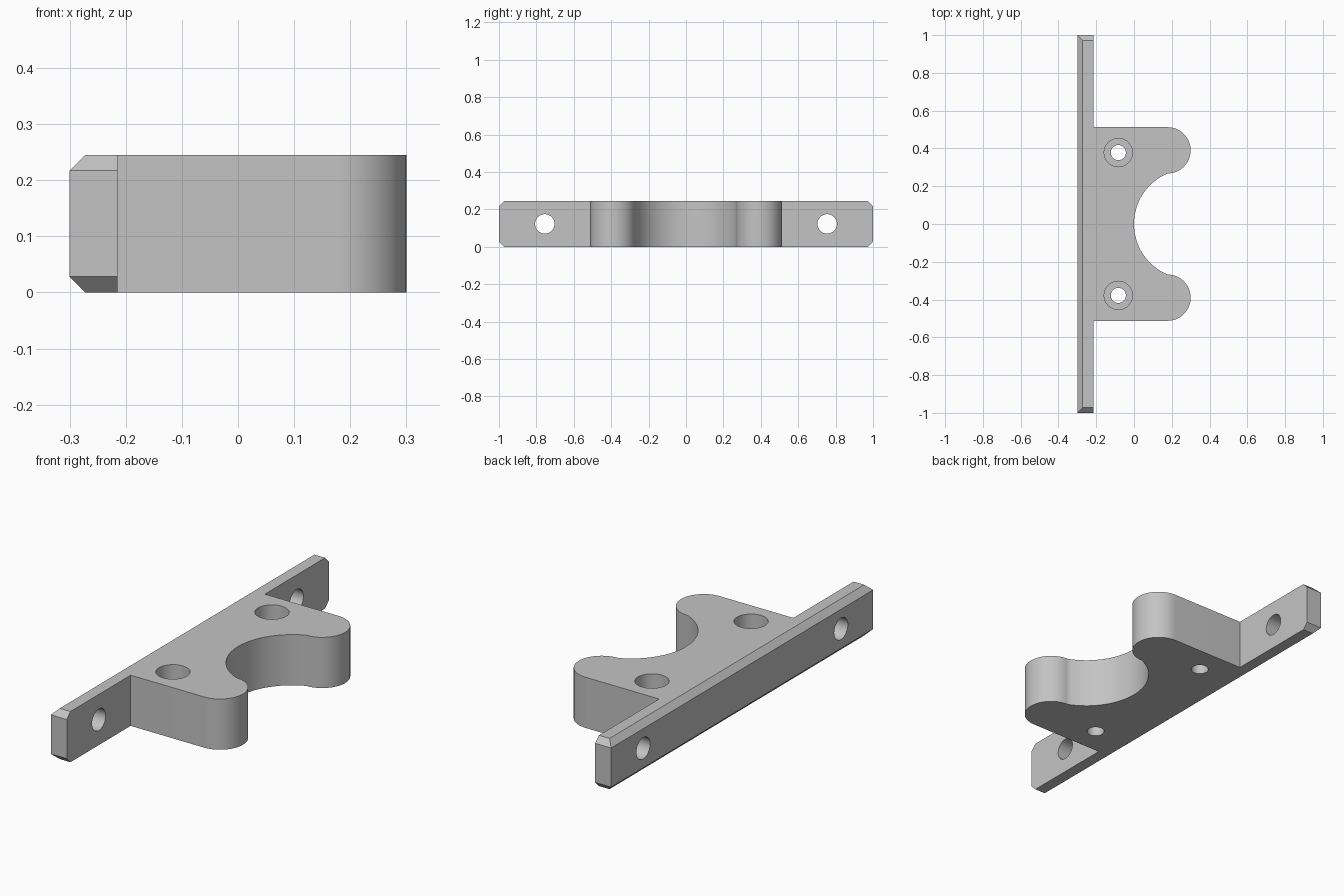
import bpy
import bmesh
import math
from mathutils import Matrix

HEIGHT = 0.245
BACK, WEB = -0.3, -0.215          # x of the back face and the front of the thin plate
LOBE_X, LOBE_Y, LOBE_R = 0.1775, 0.39, 0.1225
CHAMFER = 0.028

cube = bpy.data.objects.get("Cube")
if cube:
    bpy.data.objects.remove(cube, do_unlink=True)

grey = bpy.data.materials.new("plain grey")
grey.use_nodes = True
colour = (0.55, 0.55, 0.55, 1)
grey.diffuse_color = colour
grey.node_tree.nodes["Principled BSDF"].inputs["Base Color"].default_value = colour


def make_object(name, bm):
    bmesh.ops.recalc_face_normals(bm, faces=bm.faces[:])
    mesh = bpy.data.meshes.new(name)
    bm.to_mesh(mesh)
    bm.free()
    mesh.materials.append(grey)
    obj = bpy.data.objects.new(name, mesh)
    bpy.context.collection.objects.link(obj)
    return obj


def arc(cx, cy, r, start, end, steps):
    return [(cx + r * math.cos(start + (end - start) * i / steps),
             cy + r * math.sin(start + (end - start) * i / steps))
            for i in range(steps + 1)]


# Outline of one half: concave bite, rounded lobe, then the thin plate end
bite_y = LOBE_Y - LOBE_R
bite_r = (LOBE_X ** 2 + bite_y ** 2) / (2 * LOBE_X)
bite_end = math.atan2(bite_y, LOBE_X - bite_r)
half = arc(bite_r, 0, bite_r, math.pi, bite_end, 24)
half += arc(LOBE_X, LOBE_Y, LOBE_R, -math.pi / 2, math.pi / 2, 32)[1:]
half += [(WEB, LOBE_Y + LOBE_R), (WEB, 1), (BACK, 1)]
outline = half + [(x, -y) for x, y in reversed(half[1:])]

# Bracket body extruded upward
bm = bmesh.new()
base = bm.faces.new([bm.verts.new((x, y, 0)) for x, y in outline])
top = bmesh.ops.extrude_face_region(bm, geom=[base], use_keep_orig=True)["geom"]
bmesh.ops.translate(bm, vec=(0, 0, HEIGHT),
                    verts=[g for g in top if isinstance(g, bmesh.types.BMVert)])
bmesh.ops.recalc_face_normals(bm, faces=bm.faces[:])

# Chamfer the upper and lower edges at both plate ends
ends = [e for e in bm.edges
        if all(abs(v.co.y) > 0.99 for v in e.verts)
        and abs(e.verts[0].co.z - e.verts[1].co.z) < 0.001]
bmesh.ops.bevel(bm, geom=ends, offset=CHAMFER, offset_type='OFFSET',
                segments=1, profile=0.5, affect='EDGES')
bracket = make_object("mounting_bracket", bm)


def drill(name, radius, depth, centre, rotation=Matrix()):
    """Cut a round hole into the bracket."""
    bm = bmesh.new()
    bmesh.ops.create_cone(bm, cap_ends=True, segments=48, radius1=radius,
                          radius2=radius, depth=depth,
                          matrix=Matrix.Translation(centre) @ rotation)
    cutter = make_object(name, bm)
    cutter.hide_render = True
    mod = bracket.modifiers.new(name, 'BOOLEAN')
    mod.operation = 'DIFFERENCE'
    mod.solver = 'EXACT'
    mod.object = cutter
    bpy.context.view_layer.objects.active = bracket
    bpy.ops.object.modifier_apply(modifier=name)
    bpy.data.objects.remove(cutter, do_unlink=True)


# Counterbored vertical screw holes and sideways holes in the plate ends
sideways = Matrix.Rotation(math.pi / 2, 4, 'Y')
for side in (-1, 1):
    drill("screw_hole", 0.04, 1, (-0.083, side * 0.378, 0))
    drill("counterbore", 0.075, 0.25, (-0.083, side * 0.378, HEIGHT))
    drill("plate_hole", 0.052, 0.4, (BACK, side * 0.755, HEIGHT / 2), sideways)

# Smooth curved walls, sharp edges
bpy.ops.object.select_all(action='DESELECT')
bracket.select_set(True)
bpy.context.view_layer.objects.active = bracket
bpy.ops.object.shade_smooth_by_angle(angle=math.radians(25))
